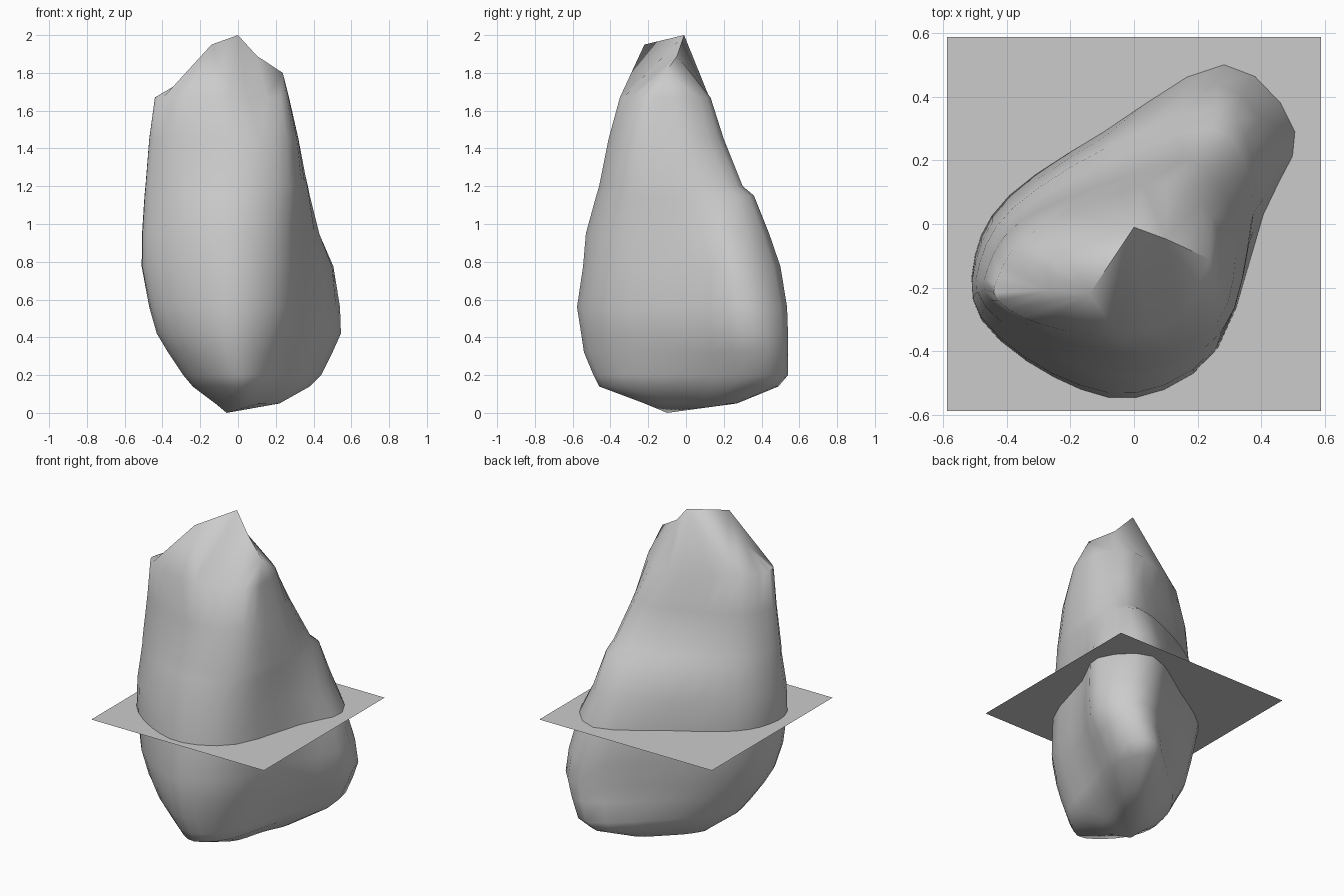
import bpy, bmesh, math
from mathutils import Vector

if "Cube" in bpy.data.objects:
    bpy.data.objects.remove(bpy.data.objects["Cube"])

# Measured plan outlines of the boulder, same point order, keyed by height
OUTLINES = {
    0.30: [(.49, .35), (.33, .54), (-.03, .28), (-.26, .07), (-.36, -.12),
           (-.33, -.30), (-.19, -.46), (0, -.54), (.20, -.38), (.33, 0)],
    0.775: [(.505, .29), (.28, .50), (-.10, .29), (-.40, .09), (-.51, -.10),
            (-.49, -.30), (-.26, -.48), (0, -.545), (.26, -.39), (.405, .03)],
    1.15: [(.375, .20), (.26, .36), (-.09, .24), (-.39, .05), (-.495, -.12),
           (-.48, -.26), (-.26, -.42), (.02, -.475), (.275, -.345), (.365, -.06)],
    1.50: [(.28, .06), (.16, .19), (-.10, .12), (-.36, .01), (-.46, -.13),
           (-.45, -.23), (-.26, -.34), (.03, -.395), (.255, -.30), (.31, -.10)],
    1.80: [(.22, .0), (.10, .08), (-.06, .03), (-.20, -.07), (-.25, -.16),
           (-.26, -.22), (-.18, -.27), (-.02, -.29), (.21, -.21), (.237, -.12)],
}
# Silhouette at each height: z, x min, x max, y min, y max
PROFILE = [
    (.05, -.12, .22, -.22, .27), (.14, -.24, .38, -.46, .49),
    (.20, -.29, .44, -.49, .54), (.32, -.37, .50, -.54, .54),
    (.42, -.43, .545, -.555, .54), (.56, -.47, .54, -.577, .535),
    (.775, -.51, .505, -.545, .50), (.95, -.508, .43, -.53, .44),
    (1.15, -.495, .38, -.475, .36), (1.20, -.49, .37, -.46, .30),
    (1.45, -.47, .32, -.41, .20), (1.67, -.44, .27, -.35, .13),
]
# Summit ridge, and which ridge point each column of the loft runs up to
CREST = {"V": (.237, -.11, 1.80), "M": (.10, -.047, 1.89), "A": (0, -.01, 2),
         "B": (-.14, -.22, 1.95), "C": (-.27, -.21, 1.77)}
COLUMNS = "VVMMMAAAABBCCCCCCBBBBBAMVVVVVV"
STEPS = 3


def normalised(points):
    xs, ys = zip(*points)
    return [Vector(((x - min(xs)) / (max(xs) - min(xs)),
                    (y - min(ys)) / (max(ys) - min(ys)))) for x, y in points]


def blended_outline(z):
    keys = sorted(OUTLINES)
    z = min(max(z, keys[0]), keys[-1])
    for a, b in zip(keys, keys[1:]):
        if z <= b:
            t = (z - a) / (b - a)
            return [p.lerp(q, t) for p, q in
                    zip(normalised(OUTLINES[a]), normalised(OUTLINES[b]))]


def rounded(points):
    """Closed Catmull-Rom curve through the points."""
    out, n = [], len(points)
    for i in range(n):
        a, b, c, d = (points[(i + k) % n] for k in (-1, 0, 1, 2))
        for s in range(STEPS):
            t = s / STEPS
            out.append(0.5 * (2 * b + (c - a) * t + (2 * a - 5 * b + 4 * c - d) * t * t
                              + (3 * b - 3 * c + d - a) * t ** 3))
    return normalised(out)


def make_object(name, bm):
    bmesh.ops.recalc_face_normals(bm, faces=bm.faces)
    mesh = bpy.data.meshes.new(name)
    bm.to_mesh(mesh)
    bm.free()
    ob = bpy.data.objects.new(name, mesh)
    bpy.context.collection.objects.link(ob)
    return ob


# Boulder: lofted rings, closed by a low tip and by the summit ridge
bm = bmesh.new()
rings = []
for z, x0, x1, y0, y1 in PROFILE:
    rings.append([bm.verts.new((x0 + p.x * (x1 - x0), y0 + p.y * (y1 - y0), z))
                  for p in rounded(blended_outline(z))])
n = len(rings[0])
crest = {key: bm.verts.new(co) for key, co in CREST.items()}
rings.append([crest[key] for key in COLUMNS])
rings.insert(0, [bm.verts.new((-.06, -.10, 0))] * n)
for low, high in zip(rings, rings[1:]):
    for i in range(n):
        j = (i + 1) % n
        corners = list(dict.fromkeys((low[i], low[j], high[j], high[i])))
        bm.faces.new(corners)
boulder = make_object("boulder", bm)
boulder.select_set(True)
bpy.context.view_layer.objects.active = boulder
bpy.ops.object.shade_smooth_by_angle(angle=math.radians(50))

# Flat square sheet cutting through the boulder
bm = bmesh.new()
bmesh.ops.create_grid(bm, x_segments=1, y_segments=1, size=0.587)
sheet = make_object("ground_sheet", bm)
sheet.location.z = 0.775
